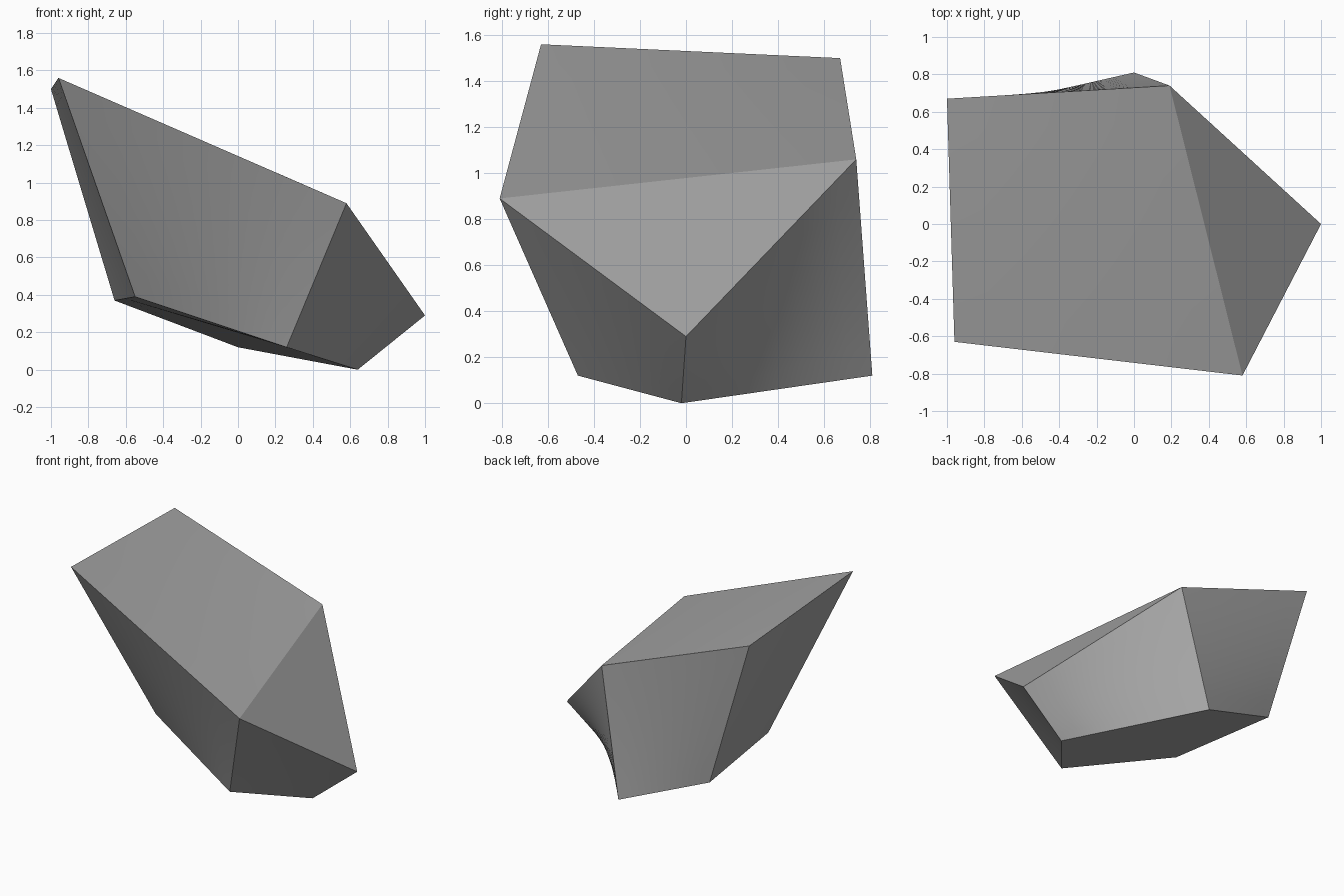
import bpy
import bmesh
import math

cube = bpy.data.objects.get("Cube")
if cube:
    bpy.data.objects.remove(cube, do_unlink=True)

# Stone colour
grey = bpy.data.materials.new("stone grey")
grey.use_nodes = True
colour = (0.37, 0.37, 0.37, 1)
grey.diffuse_color = colour
shader = grey.node_tree.nodes["Principled BSDF"]
shader.inputs["Base Color"].default_value = colour
shader.inputs["Roughness"].default_value = 0.9

# Corners of the boulder
corners = {
    "nose": (1, 0, 0.29),
    "base_front": (0.26, -0.47, 0.12),
    "base_tip": (0.64, -0.02, 0),
    "base_back": (0, 0.81, 0.12),
    "heel_back": (-0.66, 0.66, 0.37),
    "heel_front": (-0.55, -0.20, 0.39),
    "peak_front": (-0.96, -0.63, 1.56),
    "peak_back": (-1, 0.67, 1.50),
    "brow_back": (0.19, 0.74, 1.06),
    "brow_front": (0.58, -0.81, 0.89),
}

# Facets that join them
facets = [
    "peak_front brow_front brow_back peak_back",
    "peak_front heel_front base_front brow_front",
    "peak_front peak_back heel_back heel_front",
    "peak_back brow_back base_back heel_back",
    "brow_front nose brow_back",
    "brow_front base_front base_tip nose",
    "nose base_tip base_back brow_back",
    "heel_front heel_back base_back base_tip base_front",
]

bm = bmesh.new()
verts = {name: bm.verts.new(co) for name, co in corners.items()}
for facet in facets:
    bm.faces.new([verts[name] for name in facet.split()])
bmesh.ops.recalc_face_normals(bm, faces=bm.faces)

# Twisted facets become gently curved grids with crisp borders
bmesh.ops.subdivide_edges(bm, edges=bm.edges[:], cuts=7, use_grid_fill=True)
for edge in bm.edges:
    edge.smooth = edge.calc_face_angle(0) < math.radians(15)
for face in bm.faces:
    face.smooth = True

mesh = bpy.data.meshes.new("boulder")
bm.to_mesh(mesh)
bm.free()
mesh.materials.append(grey)
boulder = bpy.data.objects.new("boulder", mesh)
bpy.context.collection.objects.link(boulder)
